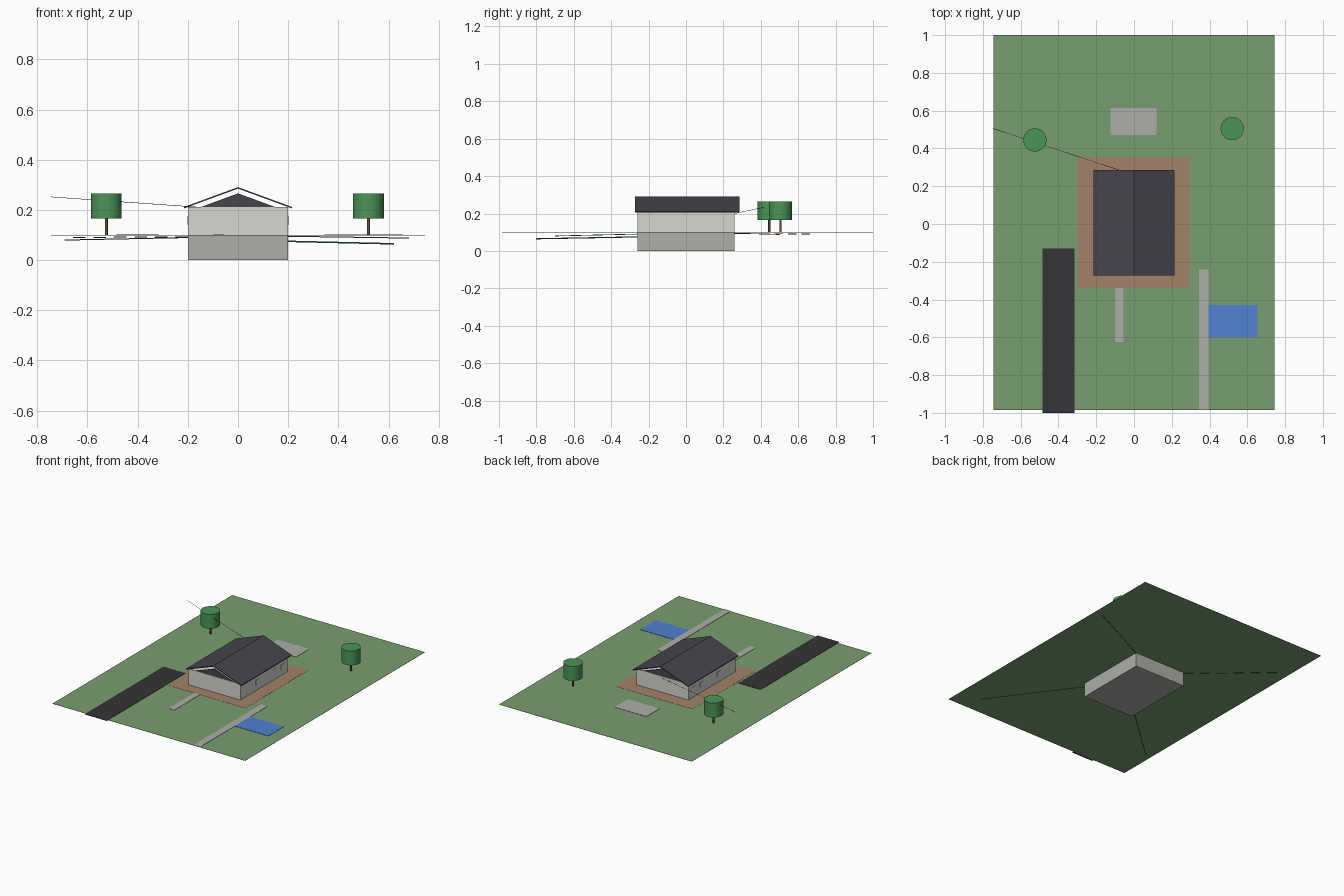
import bpy
from mathutils import Vector

if "Cube" in bpy.data.objects:
    bpy.data.objects.remove(bpy.data.objects["Cube"])

mats = {}


def paint(ob, name, col):
    if name not in mats:
        mats[name] = bpy.data.materials.new(name)
        mats[name].diffuse_color = (*col, 1)
    ob.data.materials.append(mats[name])
    return ob


GRASS = ("grass", (0.19, 0.34, 0.16))
SOIL = ("soil", (0.36, 0.22, 0.14))
ASPHALT = ("asphalt", (0.035, 0.035, 0.04))
CONCRETE = ("concrete", (0.42, 0.42, 0.40))
BLUE = ("blue", (0.08, 0.22, 0.65))
WALL = ("wall", (0.68, 0.68, 0.64))
ROOF = ("roof", (0.06, 0.06, 0.075))
LEAF = ("leaf", (0.07, 0.30, 0.10))
WOOD = ("wood", (0.16, 0.08, 0.04))


def mesh(name, verts, faces, mat):
    me = bpy.data.meshes.new(name)
    me.from_pydata(verts, [], faces)
    ob = bpy.data.objects.new(name, me)
    bpy.context.collection.objects.link(ob)
    return paint(ob, *mat)


def box(name, x0, x1, y0, y1, z0, z1, mat):
    v = [(x, y, z) for z in (z0, z1) for x, y in ((x0, y0), (x1, y0), (x1, y1), (x0, y1))]
    f = [(3, 2, 1, 0), (4, 5, 6, 7)] + [(i, (i + 1) % 4, (i + 1) % 4 + 4, i + 4) for i in range(4)]
    return mesh(name, v, f, mat)


def extrude_y(name, profile, y0, y1, mat):
    n = len(profile)
    v = [(x, y, z) for y in (y0, y1) for x, z in profile]
    f = [tuple(range(n)), tuple(reversed(range(n, 2 * n)))]
    f += [((i + 1) % n, i, i + n, (i + 1) % n + n) for i in range(n)]
    return mesh(name, v, f, mat)


def rod(name, a, b, r, mat, sides=8):
    a, b = Vector(a), Vector(b)
    d = b - a
    bpy.ops.mesh.primitive_cylinder_add(vertices=sides, radius=r, depth=d.length,
                                        location=(a + b) / 2,
                                        rotation=d.to_track_quat('Z', 'Y').to_euler())
    ob = bpy.context.object
    ob.name = name
    bpy.ops.object.shade_smooth_by_angle()
    return paint(ob, *mat)


# Lot and the surfaces laid on it
G = 0.1
box("lawn", -0.745, 0.745, -0.985, 1.0, G - 0.001, G, GRASS)
box("building_pad", -0.30, 0.295, -0.34, 0.355, G, G + 0.001, SOIL)
box("driveway", -0.485, -0.315, -1.0, -0.13, G, G + 0.002, ASPHALT)
box("front_walk", -0.10, -0.055, -0.625, -0.34, G, G + 0.002, CONCRETE)
box("side_walk", 0.345, 0.395, -0.985, -0.24, G, G + 0.002, CONCRETE)
box("parking_bay", 0.395, 0.655, -0.60, -0.43, G, G + 0.002, BLUE)
box("patio", -0.125, 0.12, 0.47, 0.615, G, G + 0.002, CONCRETE)

# House body
box("basement", -0.2, 0.2, -0.26, 0.26, 0, G, CONCRETE)
box("house_walls", -0.2, 0.2, -0.26, 0.26, G, 0.212, WALL)
for s in (-1, 1):
    for y, w in ((-0.075, 0.035), (0.115, 0.03), (0.205, 0.03)):
        xs = sorted((s * 0.199, s * 0.202))
        box("window", *xs, y - w / 2, y + w / 2, 0.14, 0.175, WALL)

# Thin gable roof with small inset end gables
t = 0.006
extrude_y("roof", [(-0.215, 0.212), (0, 0.291), (0.215, 0.212), (0.215, 0.212 - t),
                   (0, 0.291 - t), (-0.215, 0.212 - t)], -0.272, 0.285, ROOF)
for y in (-0.258, 0.255):
    extrude_y("gable_end", [(-0.15, 0.211), (0, 0.266), (0.15, 0.211)], y, y + 0.003, ROOF)

# Trees
for x, y in ((-0.525, 0.445), (0.52, 0.505)):
    rod("tree_trunk", (x, y, G), (x, y, 0.17), 0.006, WOOD, 12)
    rod("tree_crown", (x, y, 0.165), (x, y, 0.265), 0.0615, LEAF, 32)

# Overhead wire and buried service lines
rod("overhead_wire", (-0.745, 0.505, 0.252), (0, 0.26, 0.2), 0.001, ASPHALT)
rod("sewer_line", (0.2, -0.26, 0.075), (0.62, -0.8, 0.065), 0.003, LEAF)
rod("water_line", (-0.2, -0.26, 0.09), (-0.69, -0.7, 0.08), 0.002, BLUE)
rod("gas_line", (0.2, 0.26, 0.095), (0.68, 0.5, 0.088), 0.002, SOIL)
start, end = Vector((-0.2, 0.26, 0.093)), Vector((-0.69, 0.69, 0.09))
for i in range(6):
    rod("drain_dash", start.lerp(end, i / 6), start.lerp(end, (i + 0.6) / 6), 0.002, ASPHALT)

for m in bpy.data.materials:
    if m.users and not m.is_grease_pencil:
        m.use_nodes = True
        m.node_tree.nodes["Principled BSDF"].inputs["Base Color"].default_value = m.diffuse_color
